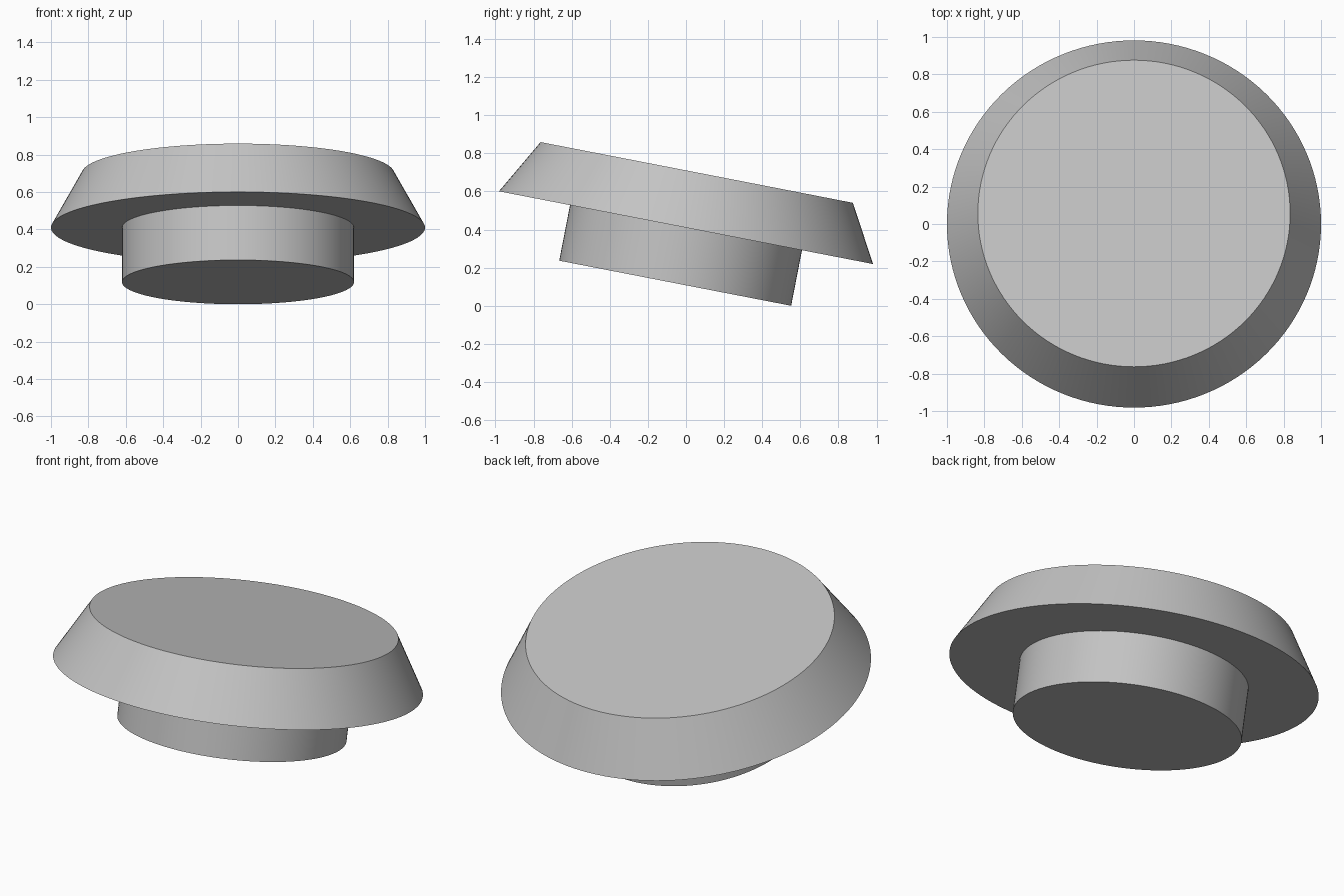
import bpy, math
from mathutils import Matrix, Vector

cube = bpy.data.objects.get("Cube")
if cube:
    bpy.data.objects.remove(cube, do_unlink=True)

TILT = math.radians(-11)
STEM_R, STEM_H = 0.62, 0.297
CAP_R, CAP_TOP_R, CAP_H = 1.0, 0.835, 0.295
OVERLAP = 0.01

grey = bpy.data.materials.new("plain grey")
grey.use_nodes = True
colour = (0.55, 0.55, 0.55, 1)
grey.diffuse_color = colour
grey.node_tree.nodes["Principled BSDF"].inputs["Base Color"].default_value = colour

# Tilted frame: its origin is the centre of the cap's underside
rot = Matrix.Rotation(TILT, 4, 'X')
lift = STEM_R * math.sin(-TILT) + STEM_H * math.cos(TILT)
frame = Matrix.Translation((0, 0, lift)) @ rot


def tapered_disc(name, r_bottom, r_top, z_bottom, z_top):
    bpy.ops.mesh.primitive_cone_add(vertices=128, radius1=r_bottom, radius2=r_top,
                                    depth=z_top - z_bottom)
    ob = bpy.context.object
    ob.name = name
    ob.matrix_world = frame @ Matrix.Translation(Vector((0, 0, (z_bottom + z_top) / 2)))
    ob.data.materials.append(grey)
    bpy.ops.object.shade_smooth_by_angle(angle=math.radians(30))
    return ob


# Wide bevelled cap and the narrower plug below it
tapered_disc("cap", CAP_R, CAP_TOP_R, 0, CAP_H)
tapered_disc("plug", STEM_R, STEM_R, -STEM_H, OVERLAP)
